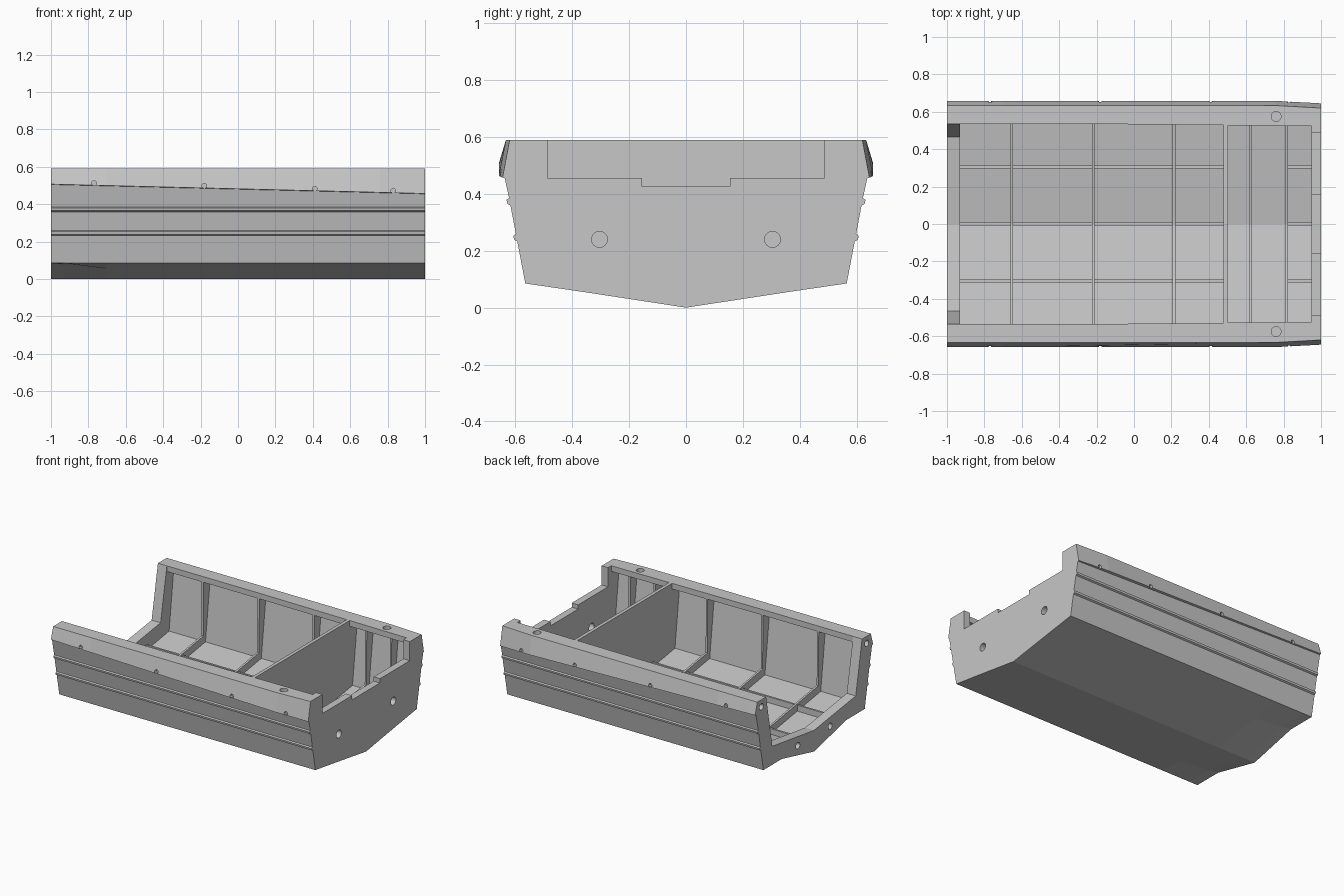
import bpy, bmesh
from mathutils import Matrix

cube = bpy.data.objects.get("Cube")
if cube:
    bpy.data.objects.remove(cube)

grey = bpy.data.materials.new("hull_grey")
grey.use_nodes = True
COLOR = (0.57, 0.57, 0.57, 1)
grey.diffuse_color = COLOR
grey.node_tree.nodes["Principled BSDF"].inputs["Base Color"].default_value = COLOR

TOP = 0.59
FLOOR = [(0.613, TOP), (0.613, 0.55), (0.56, 0.12), (0, 0.035)]   # inside of the shell
ROOT = [(0.62, 0.56), (0.565, 0.105), (0, 0.02)]                  # rib edge sunk in the shell
RIB = [(0.538, 0.56), (0.535, 0.17), (0, 0.085)]                  # free edge of a rib
FRAME = [(0.535, TOP), (0.465, 0.215), (0, 0.15)]                 # opening of the end frame
NOTCH = [(0.487, TOP), (0.487, 0.455), (0.155, 0.455), (0.155, 0.425)]


def finish(name, bm):
    bmesh.ops.recalc_face_normals(bm, faces=bm.faces)
    mesh = bpy.data.meshes.new(name)
    bm.to_mesh(mesh)
    bm.free()
    mesh.materials.append(grey)
    obj = bpy.data.objects.new(name, mesh)
    bpy.context.collection.objects.link(obj)
    return obj


def loft(name, stations, section):
    """Closed solid through the (y, z) section at each x station."""
    bm = bmesh.new()
    rings = [[bm.verts.new((x, y, z)) for y, z in section(x)] for x in stations]
    n = len(rings[0])
    for a, b in zip(rings, rings[1:]):
        for i in range(n):
            j = (i + 1) % n
            bm.faces.new((a[i], a[j], b[j], b[i]))
    bm.faces.new(rings[0])
    bm.faces.new(rings[-1])
    return finish(name, bm)


def across(half):
    """Mirror a half profile that runs from the rim inward: left rim to right rim."""
    left = [(-y, z) for y, z in half]
    return left + [p for p in reversed(half) if p[0] > 0]


def side(z):
    return 0.565 + 0.19 * (z - 0.085)


def outer(x):
    """Outside half profile, rim to keel, with fender band and two rub rails."""
    rim = 0.633 - 0.013 * max(0, (x - 0.76) / 0.24)
    knuckle = 0.48 - 0.025 * x
    hollow = 0.055 + 0.03 * max(0, (-0.7 - x) / 0.3)
    pts = [(rim, TOP), (rim + 0.025, knuckle + 0.002), (side(knuckle) + 0.002, knuckle)]
    for z in (0.372, 0.246):
        pts += [(side(z + dz) + out, z + dz) for dz, out in
                ((0.013, 0), (0.007, 0.01), (-0.007, 0.01), (-0.013, 0))]
    return pts + [(0.565, 0.085), (0.36, hollow), (0, 0)]


def between(low, high):
    return across(low) + across(high)[::-1]


def drill(target, name, axis, spots, radius, depth):
    """Cut round holes centred at the given spots."""
    bm = bmesh.new()
    turn = Matrix.Rotation(1.5707963, 4, {"x": "Y", "y": "X"}[axis]) if axis != "z" else Matrix()
    for spot in spots:
        bmesh.ops.create_cone(bm, cap_ends=True, segments=24, radius1=radius, radius2=radius,
                              depth=depth, matrix=Matrix.Translation(spot) @ turn)
    cutter = finish(name, bm)
    cutter.hide_render = True
    cutter.hide_set(True)
    cutter.display_type = 'WIRE'
    mod = target.modifiers.new(name, 'BOOLEAN')
    mod.object = cutter
    mod.operation = 'DIFFERENCE'
    mod.solver = 'EXACT'


# Outer shell with small holes along the fender band
shell = loft("hull_shell", (-0.93, -0.7, 0.76, 0.95), lambda x: between(outer(x), FLOOR))
drill(shell, "band_hole_cutter", "y",
      [(x, s * 0.655, 0.493 - 0.025 * x) for x in (-0.77, -0.18, 0.41, 0.83) for s in (-1, 1)],
      0.013, 0.04)

# Open end frame
frame = loft("end_frame", (-1, -0.93), lambda x: between(outer(x), FRAME))
drill(frame, "frame_top_hole_cutter", "x", [(-1, s * 0.587, 0.54) for s in (-1, 1)], 0.022, 0.12)
drill(frame, "frame_floor_hole_cutter", "x", [(-1, s * 0.18, 0.11) for s in (-1, 1)], 0.022, 0.12)

# Closed transom with a stepped notch
transom = loft("transom", (0.95, 1), lambda x: between(outer(x), NOTCH))
drill(transom, "transom_hole_cutter", "x", [(0.97, s * 0.304, 0.24) for s in (-1, 1)], 0.028, 0.2)

# Side decks with shallow sockets
for s, label in ((1, "left"), (-1, "right")):
    def deck_section(x):
        edge = 0.535 - 0.01 * max(0, x + 0.2)
        return [(s * y, z) for y, z in ((edge, 0.55), (0.613, 0.55), (0.613, TOP), (edge, TOP))]
    deck = loft("side_deck_" + label, (-0.93, -0.2, 0.95), deck_section)
    drill(deck, "deck_socket_cutter_" + label, "z", [(0.76, s * 0.575, TOP)], 0.026, 0.06)

# Transverse ribs, plumb under the deck edge and set slightly into the shell
for i, x in enumerate((-0.653, -0.217, 0.214, 0.622, 0.817)):
    loft(f"rib_{i + 1}", (x - 0.007, x + 0.007), lambda _: between(ROOT, RIB))

# Full bulkhead
WALL = [(0.53, TOP), (0.53, 0.555)] + ROOT
loft("bulkhead", (0.478, 0.502), lambda _: across(WALL))

# Floor stringers
for y in (-0.305, 0, 0.305):
    top = 0.075 + 0.155 * abs(y)
    bar = [(y - 0.007, top - 0.05), (y + 0.007, top - 0.05), (y + 0.007, top), (y - 0.007, top)]
    for label, ends in (("main", (-0.93, 0.48)), ("aft", (0.815, 0.95))):
        loft(f"stringer_{label}", ends, lambda _: bar)
